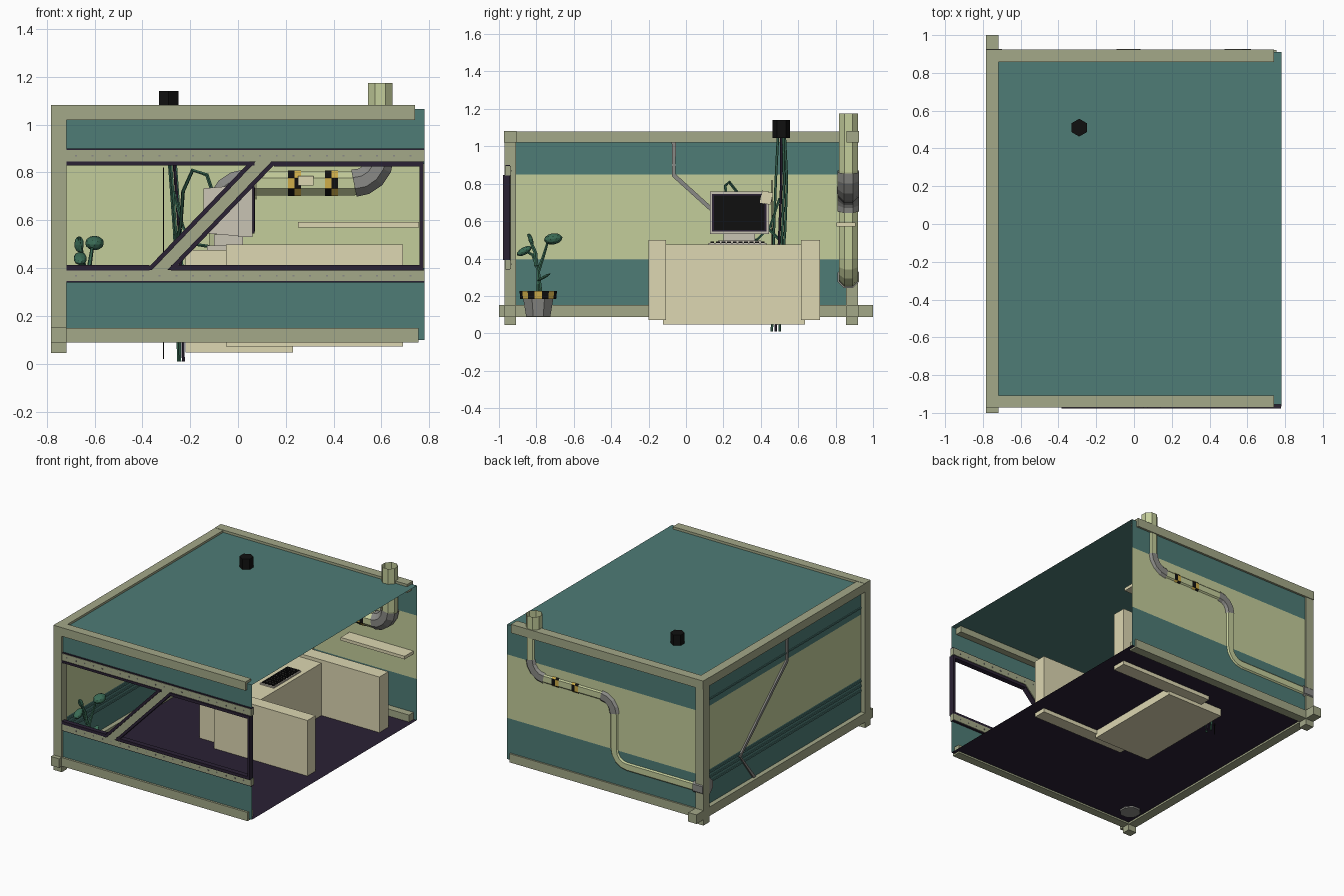
import bpy, bmesh, math
from mathutils import Vector, Matrix

if "Cube" in bpy.data.objects:
    bpy.data.objects.remove(bpy.data.objects["Cube"])


def mat(name, hexcol):
    c = [int(hexcol[i:i + 2], 16) / 255 for i in (0, 2, 4)]
    m = bpy.data.materials.new(name)
    m.diffuse_color = [((v + 0.055) / 1.055) ** 2.4 if v > 0.04 else v / 12.92 for v in c] + [1]
    m.use_nodes = True
    m.node_tree.nodes["Principled BSDF"].inputs["Base Color"].default_value = m.diffuse_color
    return m


TEAL, GREEN, FRAME = mat("teal", "4e7c76"), mat("green", "c4cd9b"), mat("frame", "a3a888")
CREAM, DARK, BLACK = mat("cream", "ddd7b2"), mat("dark", "2a2134"), mat("black", "101010")
GRAY, YELLOW, PLANT = mat("gray", "8a8a86"), mat("yellow", "cfae4a"), mat("plant", "3a6b55")
BEIGE = mat("beige", "c9c3b4")


def finish(name, bm, *mats):
    me = bpy.data.meshes.new(name)
    bm.normal_update()
    bm.to_mesh(me)
    bm.free()
    for m in mats:
        me.materials.append(m)
    ob = bpy.data.objects.new(name, me)
    bpy.context.collection.objects.link(ob)
    return ob


def boxes(name, m, *ranges):
    """Each range is (x0, x1, y0, y1, z0, z1)."""
    bm = bmesh.new()
    for x0, x1, y0, y1, z0, z1 in ranges:
        M = Matrix.Translation(((x0 + x1) / 2, (y0 + y1) / 2, (z0 + z1) / 2))
        bmesh.ops.create_cube(bm, size=1, matrix=M @ Matrix.Diagonal((x1 - x0, y1 - y0, z1 - z0, 1)))
    return finish(name, bm, m)


def quads(name, m, *polys):
    bm = bmesh.new()
    for p in polys:
        bm.faces.new([bm.verts.new(v) for v in p])
    return finish(name, bm, m)


def bar(name, m, pts, y0, y1):
    """Prism of an x-z outline between y0 and y1."""
    bm = bmesh.new()
    f = bm.faces.new([bm.verts.new((x, y0, z)) for x, z in pts])
    r = bmesh.ops.extrude_face_region(bm, geom=[f])
    bmesh.ops.translate(bm, vec=(0, y1 - y0, 0), verts=[v for v in r["geom"] if isinstance(v, bmesh.types.BMVert)])
    bmesh.ops.recalc_face_normals(bm, faces=bm.faces)
    return finish(name, bm, m)


def sweep(name, path, radius, sides, mats, ref=(0, 1, 0), checker=False, cap=False):
    """Faceted tube along a path; radius may be a list."""
    bm, ref, rings = bmesh.new(), Vector(ref), []
    P = [Vector(p) for p in path]
    for i, p in enumerate(P):
        t = (P[min(i + 1, len(P) - 1)] - P[max(i - 1, 0)]).normalized()
        a = t.cross(ref).normalized()
        b = a.cross(t)
        r = radius[i] if isinstance(radius, list) else radius
        ang = [2 * math.pi * (k + 0.5) / sides for k in range(sides)]
        rings.append([bm.verts.new(p + (a * math.cos(q) + b * math.sin(q)) * r) for q in ang])
    for i in range(len(P) - 1):
        for k in range(sides):
            n = (k + 1) % sides
            f = bm.faces.new((rings[i][k], rings[i][n], rings[i + 1][n], rings[i + 1][k]))
            f.material_index = (i + k) % 2 if checker else 0
    if cap:
        bm.faces.new(rings[0])
        bm.faces.new(rings[-1])
    bmesh.ops.recalc_face_normals(bm, faces=bm.faces)
    return finish(name, bm, *mats)


# wall panels: teal, green, teal bands; roof and floor
XL, XR, YF, YB, ZB, ZT = -0.75, 0.78, -0.955, 0.91, 0.1, 1.065


def panel(a, b, z0, z1):
    return [(*a, z0), (*b, z0), (*b, z1), (*a, z1)]


for nm, a, b in (("back_wall", (XR, YB), (XL, YB)), ("left_wall", (XL, YB), (XL, YF))):
    quads(nm + "_teal", TEAL, panel(a, b, ZB, 0.395), panel(a, b, 0.85, ZT))
    quads(nm + "_green", GREEN, panel(a, b, 0.395, 0.85))
quads("front_wall", TEAL, panel((XL, YF), (XR, YF), ZB, 0.40), panel((XL, YF), (XR, YF), 0.835, ZT))
quads("roof", TEAL, [(XL, YF, ZT), (XR, YF, ZT), (XR, YB, ZT), (XL, YB, ZT)])
quads("floor", DARK, [(XL, YF, ZB), (XR, YF, ZB), (XR, YB, ZB), (XL, YB, ZB)])

# structural frame: posts, beams, projecting corner feet
x0, x1 = -0.783, -0.718
boxes("corner_posts", FRAME, (x0, x1, -0.97, -0.91, 0.045, 1.075), (x0, x1, 0.855, 0.92, 0.045, 1.075))
boxes("side_beams", FRAME, (x0, x1, -1, 1, 0.087, 0.152), (x0, x1, -0.972, 0.925, 1.02, 1.08))
boxes("front_back_beams", FRAME,
      (x0, 0.74, -0.972, -0.907, 1.02, 1.082), (x0, 0.74, 0.858, 0.925, 1.02, 1.082),
      (x0, 0.755, -0.97, -0.91, 0.088, 0.15), (x0, 0.755, 0.858, 0.922, 0.088, 0.15))

# window: riveted strips, diagonal brace and dark trim
boxes("window_strips", FRAME, (x1, XR, -0.967, -0.935, 0.845, 0.895), (x1, XR, -0.967, -0.935, 0.345, 0.392))
boxes("strip_trim", DARK, (x1, XR, -0.964, -0.94, 0.895, 0.901), (x1, XR, -0.964, -0.94, 0.34, 0.345),
      (x1, 0.07, -0.972, -0.94, 0.83, 0.846), (x1, -0.37, -0.972, -0.94, 0.391, 0.412),
      (0.15, XR - 0.003, -0.978, -0.94, 0.826, 0.846), (-0.28, XR - 0.003, -0.978, -0.94, 0.391, 0.412),
      (0.76, XR - 0.003, -0.978, -0.94, 0.391, 0.846))
bar("window_brace", FRAME, [(-0.37, 0.392), (-0.28, 0.392), (0.155, 0.846), (0.065, 0.846)], -0.967, -0.935)
for nm, a, b in (("left", -0.385, 0.05), ("right", -0.295, 0.14)):
    bar("brace_trim_" + nm, DARK, [(a, 0.392), (a + 0.025, 0.392), (b + 0.025, 0.846), (b, 0.846)], -0.978, -0.94)
boxes("rivets", GRAY, *[(x1 + 0.04 + 0.07 * i - 0.004, x1 + 0.04 + 0.07 * i + 0.004, -0.97, -0.932, z - 0.004, z + 0.004)
                        for i in range(21) for z in (0.87, 0.368)])

# conduit running over the left wall
sweep("wall_conduit", [(XL, -0.065, 1.02), (XL, -0.065, 0.845), (XL, 0.47, 0.36), (XL, 0.29, 0.13)],
      0.016, 4, [GRAY], ref=(1, 0, 0))
boxes("wall_rails", TEAL, (XL - 0.006, XL + 0.006, -0.91, 0.855, 0.895, 0.905),
      *[(XL - 0.006, XL + 0.006, -0.91, 0.855, z, z + 0.012) for z in (0.30, 0.335, 0.37)])

# big pipe threaded along the back wall
PY, R = 0.868, 0.055


def arc(cx, cz, r, a0, a1, n=4):
    return [(cx + r * math.cos(math.radians(a0 + (a1 - a0) * i / n)), PY,
             cz + r * math.sin(math.radians(a0 + (a1 - a0) * i / n))) for i in range(n + 1)]


top, mid, low = arc(0.485, 0.865, 0.11, 0, -90), arc(0.03, 0.655, 0.1, 90, 180), arc(-0.17, 0.4, 0.1, 0, -90)
sweep("pipe", [(0.595, PY, 1.175)] + top + mid + low + [(-0.77, PY, 0.3)], R, 8, [GREEN])
sweep("upper_elbow", top, R + 0.007, 8, [GRAY])
sweep("middle_elbow", mid, R + 0.007, 8, [GRAY])
sweep("pipe_end_collar", [(-0.70, PY, 0.3), (-0.78, PY, 0.3)], R + 0.008, 8, [GRAY], cap=True)
for i, x in enumerate((0.21, 0.365)):
    sweep("hazard_band_%d" % i, [(x, PY, 0.755), (x + 0.027, PY, 0.755), (x + 0.054, PY, 0.755)],
          R + 0.003, 8, [BLACK, YELLOW], checker=True)
boxes("pipe_label", CREAM, (0.25, 0.315, 0.806, 0.812, 0.745, 0.785))

# shelf and desk
boxes("shelf", CREAM, (0.25, 0.757, 0.805, 0.905, 0.57, 0.592))
boxes("desk_body", CREAM, (-0.22, 0.23, -0.123, 0.636, 0.047, 0.475))
boxes("desk_sides", CREAM, (-0.05, 0.69, -0.2, -0.108, 0.072, 0.498), (-0.05, 0.69, 0.615, 0.716, 0.072, 0.498))

# monitor with tapered back, screen and stand
bm = bmesh.new()
r = bmesh.ops.create_cube(bm, size=1, matrix=Matrix.Translation((-0.05, 0.285, 0.64)) @ Matrix.Diagonal((0.19, 0.3, 0.22, 1)))
for v in bm.verts:
    if v.co.x < -0.1:
        v.co.y = 0.285 + (v.co.y - 0.285) * 0.75
        v.co.z = 0.64 + (v.co.z - 0.64) * 0.85
finish("monitor_back", bm, BEIGE)
boxes("monitor_bezel", BEIGE, (0.0, 0.06, 0.127, 0.445, 0.53, 0.757))
boxes("monitor_surround", DARK, (0.058, 0.068, 0.14, 0.43, 0.545, 0.745))
boxes("monitor_screen", BLACK, (0.06, 0.072, 0.15, 0.42, 0.553, 0.737))
boxes("monitor_stand", BEIGE, (-0.1, 0.02, 0.2, 0.37, 0.49, 0.54), (-0.13, 0.05, 0.17, 0.4, 0.474, 0.495))
note = boxes("sticky_note", CREAM, (-0.002, 0.002, -0.03, 0.03, -0.033, 0.033))
note.location, note.rotation_euler = (0.076, 0.43, 0.725), (-0.2, 0, 0)

# keyboard
boxes("keyboard", BEIGE, (0.09, 0.2, 0.12, 0.43, 0.474, 0.484))
boxes("keys", BLACK, *[(0.098 + 0.025 * i, 0.117 + 0.025 * i, 0.13 + 0.03 * j, 0.151 + 0.03 * j, 0.483, 0.49)
                       for i in range(4) for j in range(10)])

# roof vent stub and hanging cables
sweep("roof_stub", [(-0.29, 0.51, 1.045), (-0.29, 0.51, 1.14)], 0.047, 6, [BLACK], cap=True)
for i, (dx, dy, m) in enumerate(((0, -0.03, PLANT), (0.015, 0, DARK), (-0.005, 0.03, PLANT), (0.02, 0.015, PLANT))):
    zend = 0.01 if i < 3 else 0.09
    sweep("cable_%d" % i, [(-0.29 + dx * 0.5, 0.51 + dy * 0.6, 1.06), (-0.28 + dx, 0.51 + dy, 0.82),
                           (-0.26 + dx, 0.5 + dy, 0.55), (-0.25 + dx, 0.49 + dy * 0.7, 0.3),
                           (-0.243 + dx, 0.48 + dy * 0.7, zend)], 0.007, 5, [m], cap=True)
sweep("thin_cable", [(-0.312, 0.46, 0.82), (-0.312, 0.46, 0.02)], 0.003, 4, [BLACK])
sweep("monitor_cable", [(-0.1, 0.22, 0.70), (-0.13, 0.21, 0.79), (-0.19, 0.23, 0.81), (-0.23, 0.3, 0.72),
                        (-0.24, 0.42, 0.58), (-0.26, 0.5, 0.5)], 0.008, 5, [PLANT], ref=(0.3, 1, 0.2))
sweep("desk_cable", [(-0.12, 0.3, 0.49), (-0.18, 0.38, 0.50), (-0.23, 0.45, 0.57), (-0.27, 0.5, 0.72)],
      0.007, 5, [PLANT], ref=(1, 0, 0))

# potted plant
px, py = -0.63, -0.79
sweep("pot", [(px, py, 0.09), (px, py, 0.19)], [0.07, 0.088], 8, [GRAY], cap=True)
sweep("pot_rim", [(px, py, 0.183), (px, py, 0.226)], [0.098, 0.102], 16, [BLACK, YELLOW], checker=True, cap=True)
stems = {"tall_stem": [(px, py + 0.01, 0.22), (px, py, 0.33), (px + 0.01, py + 0.03, 0.42), (-0.61, -0.74, 0.485), (-0.6, -0.71, 0.495)],
         "short_stem": [(px, py, 0.22), (px - 0.01, py, 0.34), (-0.65, -0.82, 0.42), (-0.66, -0.86, 0.44)],
         "side_stem": [(-0.64, -0.80, 0.36), (-0.65, -0.805, 0.43), (-0.66, -0.83, 0.49), (-0.665, -0.845, 0.53)]}
for nm, p in stems.items():
    sweep(nm, p, [0.013 - 0.002 * i for i in range(len(p))], 6, [PLANT], ref=(1, 0, 0), cap=True)
for nm, loc, s, rx in (("large_head", (-0.6, -0.71, 0.505), (0.04, 0.05, 0.03), 0.15),
                       ("small_head", (-0.66, -0.865, 0.44), (0.028, 0.045, 0.02), 0.5),
                       ("leaf", (-0.665, -0.83, 0.50), (0.02, 0.012, 0.035), 0.3),
                       ("low_leaf", (-0.60, -0.76, 0.30), (0.02, 0.04, 0.008), 0.5)):
    bm = bmesh.new()
    bmesh.ops.create_icosphere(bm, subdivisions=2, radius=1, matrix=Matrix.Diagonal((*s, 1)))
    ob = finish(nm, bm, PLANT)
    ob.location, ob.rotation_euler = loc, (rx, 0, 0)
